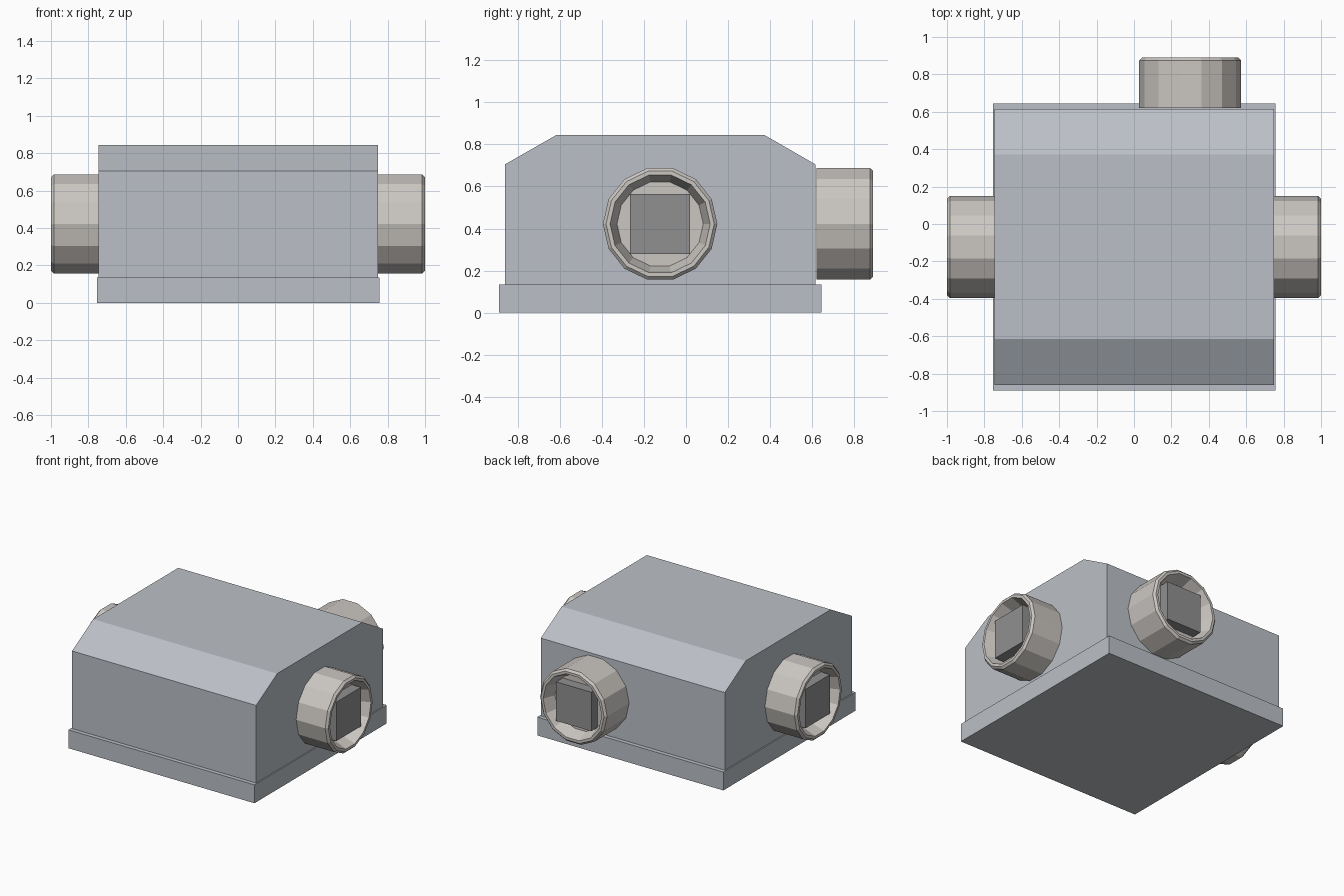
import bpy, bmesh
from math import sin, cos, pi
from mathutils import Vector

if "Cube" in bpy.data.objects:
    bpy.data.objects.remove(bpy.data.objects["Cube"])


def material(name, rgb):
    m = bpy.data.materials.new(name)
    m.diffuse_color = (*rgb, 1)
    m.use_nodes = True
    m.node_tree.nodes["Principled BSDF"].inputs["Base Color"].default_value = m.diffuse_color
    return m


BODY = material("blue_grey_metal", (0.50, 0.53, 0.57))
PIPE = material("warm_grey_metal", (0.60, 0.57, 0.54))
PLUG = material("dark_metal", (0.28, 0.28, 0.28))


def build(name, rings, mat):
    """Skin a stack of equal-length rings and cap both ends."""
    bm = bmesh.new()
    loops = [[bm.verts.new(p) for p in ring] for ring in rings]
    n = len(loops[0])
    for a, b in zip(loops, loops[1:]):
        for i in range(n):
            j = (i + 1) % n
            bm.faces.new((a[i], a[j], b[j], b[i]))
    bm.faces.new(loops[0])
    bm.faces.new(loops[-1])
    bmesh.ops.recalc_face_normals(bm, faces=bm.faces[:])
    me = bpy.data.meshes.new(name)
    bm.to_mesh(me)
    bm.free()
    me.materials.append(mat)
    ob = bpy.data.objects.new(name, me)
    bpy.context.collection.objects.link(ob)
    return ob


def extrude_x(name, profile, x0, x1, mat):
    return build(name, [[(x, y, z) for y, z in profile] for x in (x0, x1)], mat)


# Base slab and chamfered housing
extrude_x("base_slab", [(-0.89, 0), (0.645, 0), (0.645, 0.135), (-0.89, 0.135)],
          -0.755, 0.757, BODY)
extrude_x("housing", [(-0.86, 0.135), (-0.86, 0.705), (-0.615, 0.845),
                      (0.372, 0.845), (0.615, 0.705), (0.615, 0.135)],
          -0.746, 0.749, BODY)

# Pipe stub outline: (distance from the open end, radius), outside then recess
STUB = [(-0.27, 0.272), (-0.015, 0.272), (0, 0.257), (0, 0.238), (-0.09, 0.205)]
SIDES = 14


def port(label, end, axis):
    end, d = Vector(end), Vector(axis)
    up = Vector((0, 0, 1))
    side = up.cross(d)

    def at(depth, u, v):
        return end + d * depth + side * u + up * v

    rings = [[at(t, r * cos(2 * pi * i / SIDES), r * sin(2 * pi * i / SIDES))
              for i in range(SIDES)] for t, r in STUB]
    build(label + "_pipe", rings, PIPE)
    # Square plug standing on the recess floor
    s = 0.143
    square = [(-s, -s), (s, -s), (s, s), (-s, s)]
    build(label + "_plug", [[at(t, u, v) for u, v in square] for t in (-0.1, -0.015)], PLUG)


# Left, right and rear connections
port("left", (-1, -0.123, 0.422), (-1, 0, 0))
port("right", (1, -0.123, 0.422), (1, 0, 0))
port("rear", (0.30, 0.89, 0.422), (0, 1, 0))
